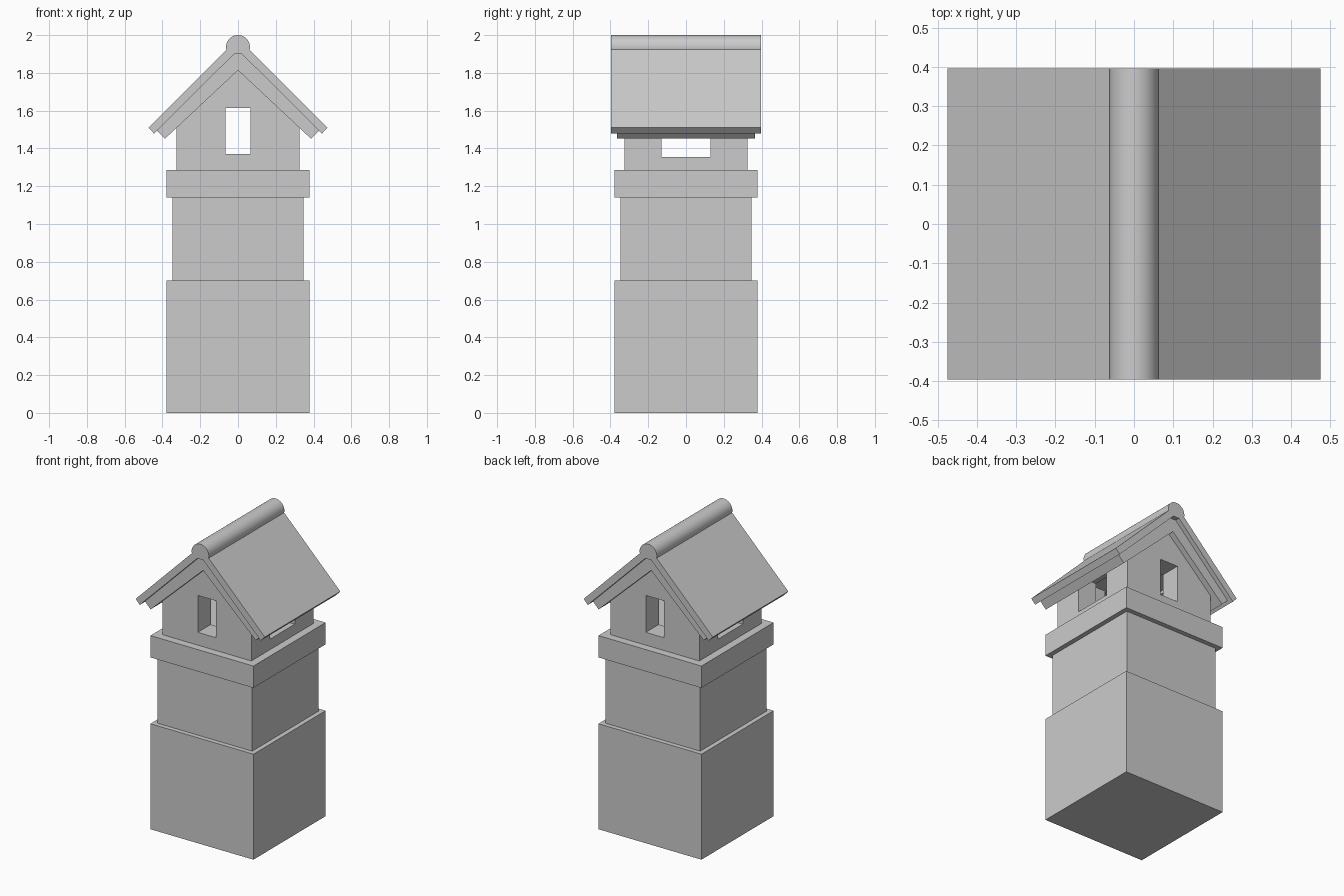
import bpy
import bmesh
from math import radians, sin, cos

if "Cube" in bpy.data.objects:
    bpy.data.objects.remove(bpy.data.objects["Cube"], do_unlink=True)

# Single stone colour
stone = bpy.data.materials.new("stone_grey")
stone.use_nodes = True
GREY = (0.6, 0.6, 0.6, 1.0)
stone.diffuse_color = GREY
stone.node_tree.nodes["Principled BSDF"].inputs["Base Color"].default_value = GREY


def extrude_profile(name, points, half_depth):
    """Solid made from an x-z outline, extruded evenly along y."""
    bm = bmesh.new()
    face = bm.faces.new([bm.verts.new((x, -half_depth, z)) for x, z in points])
    result = bmesh.ops.extrude_face_region(bm, geom=[face])
    moved = [v for v in result["geom"] if isinstance(v, bmesh.types.BMVert)]
    bmesh.ops.translate(bm, verts=moved, vec=(0, 2 * half_depth, 0))
    bmesh.ops.recalc_face_normals(bm, faces=bm.faces)
    mesh = bpy.data.meshes.new(name)
    bm.to_mesh(mesh)
    bm.free()
    mesh.materials.append(stone)
    obj = bpy.data.objects.new(name, mesh)
    bpy.context.collection.objects.link(obj)
    return obj


def block(name, half_x, half_y, low, high):
    outline = [(-half_x, low), (half_x, low), (half_x, high), (-half_x, high)]
    return extrude_profile(name, outline, half_y)


def mirrored(right_side):
    """Complete an outline from its +x half, listed bottom to top or top to bottom."""
    return right_side + [(-x, z) for x, z in reversed(right_side) if x > 0]


def activate(obj):
    bpy.ops.object.select_all(action="DESELECT")
    obj.select_set(True)
    bpy.context.view_layer.objects.active = obj


def carve(obj, cutter):
    cutter.hide_render = True
    mod = obj.modifiers.new("opening", "BOOLEAN")
    mod.operation = "DIFFERENCE"
    mod.solver = "EXACT"
    mod.object = cutter
    activate(obj)
    bpy.ops.object.modifier_apply(modifier=mod.name)
    bpy.data.objects.remove(cutter, do_unlink=True)


# Stepped pillar
block("pillar_base", 0.378, 0.378, 0, 0.70)
block("pillar_shaft", 0.347, 0.347, 0.70, 1.14)
block("pillar_cap", 0.378, 0.378, 1.14, 1.285)

# Gabled lantern house with a hollow chamber and openings on all four sides
gable = [(0.326, 1.285), (0.326, 1.525), (0, 1.83)]
house = extrude_profile("lantern_house", mirrored(gable), 0.326)
carve(house, block("chamber_cutter", 0.19, 0.19, 1.355, 1.62))
carve(house, block("front_window_cutter", 0.067, 0.5, 1.37, 1.615))
carve(house, block("side_window_cutter", 0.5, 0.13, 1.355, 1.60))

# Lower roof layer
lining = [(0, 1.814), (0.386, 1.452), (0.429, 1.495), (0.021, 1.90)]
left_lining = [(-x, z) for x, z in reversed(lining) if x > 0]
extrude_profile("roof_lining", lining + left_lining, 0.365)

# Upper roof layer with a rounded ridge
RIDGE_RADIUS, RIDGE_Z = 0.063, 1.937
arc = [radians(-13 + 206 * i / 32) for i in range(33)]
ridge = [(RIDGE_RADIUS * cos(a), RIDGE_Z + RIDGE_RADIUS * sin(a)) for a in arc]
right_slope = [(0.021, 1.90), (0.444, 1.478), (0.474, 1.51)]
left_slope = [(-x, z) for x, z in reversed(right_slope)]
roof = extrude_profile("roof_cover", right_slope + ridge + left_slope, 0.396)
activate(roof)
bpy.ops.object.shade_smooth_by_angle(angle=radians(25))
